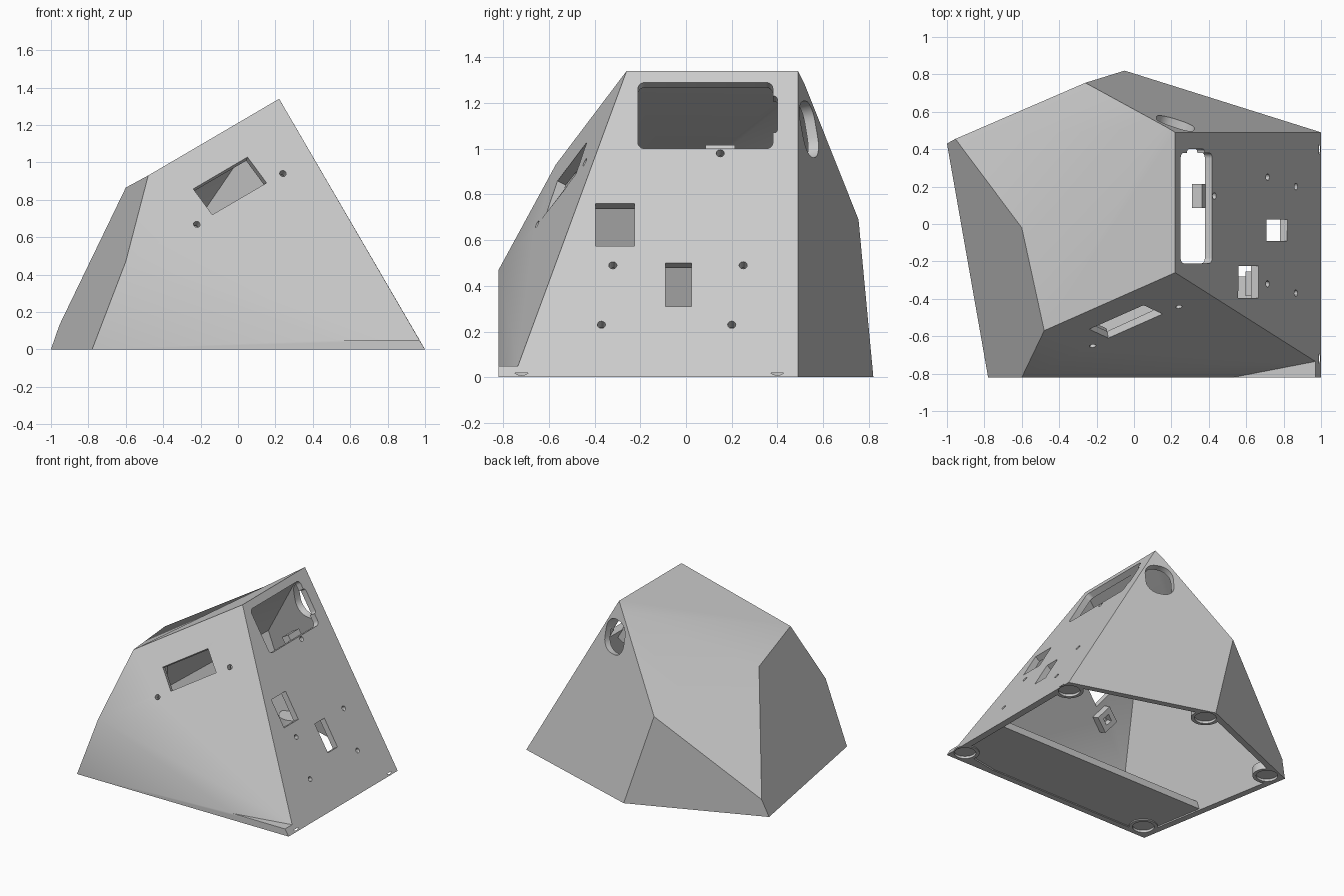
import bpy, bmesh, math
from mathutils import Vector, Matrix

old = bpy.data.objects.get("Cube")
if old:
    bpy.data.objects.remove(old, do_unlink=True)

WALL = 0.045

# Single printed-plastic colour
grey = bpy.data.materials.new("light_grey_plastic")
grey.use_nodes = True
grey.diffuse_color = (0.6, 0.6, 0.6, 1)
grey.node_tree.nodes["Principled BSDF"].inputs["Base Color"].default_value = (0.6, 0.6, 0.6, 1)


def make_object(name, bm):
    bmesh.ops.recalc_face_normals(bm, faces=bm.faces)
    mesh = bpy.data.meshes.new(name)
    bm.to_mesh(mesh)
    bm.free()
    mesh.materials.append(grey)
    ob = bpy.data.objects.new(name, mesh)
    bpy.context.collection.objects.link(ob)
    return ob


def select(ob):
    bpy.ops.object.select_all(action='DESELECT')
    ob.select_set(True)
    bpy.context.view_layer.objects.active = ob


def subtract(ob, cutter):
    mod = ob.modifiers.new("cut", 'BOOLEAN')
    mod.operation = 'DIFFERENCE'
    mod.solver = 'EXACT'
    mod.use_self = True
    mod.object = cutter
    select(ob)
    bpy.ops.object.modifier_apply(modifier=mod.name)


def trim(bm, planes, inset):
    """Keep only what lies inside every plane, moved inward by inset."""
    for co, no in planes:
        bmesh.ops.bisect_plane(bm, geom=bm.verts[:] + bm.edges[:] + bm.faces[:],
                               plane_co=co - no * inset, plane_no=no, clear_outer=True)
        rim = [e for e in bm.edges if e.is_boundary]
        if rim:
            bmesh.ops.holes_fill(bm, edges=rim, sides=0)


def prism(bm, centre, normal, across, w, h, near, far, r=0.0, steps=6):
    """Rounded rectangle swept along the normal from near to far."""
    n = Vector(normal).normalized()
    u = Vector(across).normalized()
    v = n.cross(u)
    ring = []
    for k, (sx, sy) in enumerate([(1, 1), (-1, 1), (-1, -1), (1, -1)]):
        for i in range(steps + 1 if r else 1):
            a = math.pi / 2 * (k + i / steps)
            ring.append(u * (sx * (w / 2 - r) + r * math.cos(a)) +
                        v * (sy * (h / 2 - r) + r * math.sin(a)))
    ends = [[bm.verts.new(Vector(centre) + p + n * d) for p in ring] for d in (near, far)]
    bm.faces.new(ends[0])
    bm.faces.new(ends[1][::-1])
    for i in range(len(ring)):
        j = (i + 1) % len(ring)
        bm.faces.new((ends[0][i], ends[1][i], ends[1][j], ends[0][j]))


def cylinder(bm, x, y, r, z0, z1):
    bmesh.ops.create_cone(bm, cap_ends=True, segments=32, radius1=r, radius2=r, depth=z1 - z0,
                          matrix=Matrix.Translation((x, y, (z0 + z1) / 2)))


# Faceted outer body
P = {k: Vector(c) for k, c in {
    "top_back": (.22, .49, 1.34), "top_front": (.22, -.26, 1.34), "top_chip": (.17, .52, 1.28),
    "shoulder": (-.48, -.57, .93), "crown": (-.6, -.02, .865), "cheek": (-.6, -.82, .47),
    "back_knee": (-.26, .755, .69), "low_back": (-.955, .455, .13),
    "b_left": (-1, .43, 0), "b_front": (-.78, -.82, 0), "b_corner": (1, -.82, 0),
    "b_right": (1, .49, 0), "b_back": (-.05, .82, 0),
    "lip_in": (.97, -.735, .05), "lip_corner": (.97, -.82, .05), "lip_end": (.53, -.82, .05)}.items()}
FACES = {
    "right": "b_corner b_right top_back top_front lip_in lip_corner",
    "front": "top_front shoulder cheek lip_end lip_in",
    "front_base": "b_front b_corner lip_corner lip_end cheek",
    "left": "b_left b_front cheek shoulder crown low_back",
    "top": "top_back top_chip crown shoulder top_front",
    "slope": "top_chip back_knee low_back crown",
    "back": "b_right b_back back_knee top_chip top_back",
    "back_left": "b_back b_left low_back back_knee",
    "lip": "lip_in lip_end lip_corner",
    "base": "b_left b_back b_right b_corner b_front"}
bm = bmesh.new()
verts = {k: bm.verts.new(c) for k, c in P.items()}
faces = {k: bm.faces.new([verts[n] for n in s.split()]) for k, s in FACES.items()}
bmesh.ops.recalc_face_normals(bm, faces=bm.faces)
PLANES = {k: (f.calc_center_median(), f.normal.copy()) for k, f in faces.items()}
WALLS = [PLANES[k] for k in FACES if k not in ("lip", "base")]
body = make_object("enclosure_shell", bm)

# Hollow inside, open at the bottom
bm = bmesh.new()
bmesh.ops.create_cube(bm, size=4)
trim(bm, WALLS + [(Vector((0, 0, -.2)), Vector((0, 0, -1)))], WALL)
cavity = make_object("cavity_cutter", bm)
subtract(body, cavity)

# Openings, placed on the sloping walls
right_n, front_n, back_n = (PLANES[k][1] for k in ("right", "front", "back"))
Y = Vector((0, 1, 0))
tilt = P["top_front"] - P["shoulder"]
SLOPE = Vector((P["top_front"].x - 1, 0, P["top_front"].z)).length / P["top_front"].z


def on_wall(wall, x, z):
    co, n = PLANES[wall]
    return Vector((x, co.y - (n.x * (x - co.x) + n.z * (z - co.z)) / n.y, z))


def on_right(y, z):
    return Vector((1 - z * (1 - P["top_front"].x) / P["top_front"].z, y, z))


cut = bmesh.new()
for y0, y1, z0, z1, r in [(-.21, .38, 1.0, 1.29, .03), (.3, .4, 1.07, 1.23, .015),
                          (-.395, -.225, .575, .76, 0), (-.09, .025, .31, .5, 0)]:
    prism(cut, on_right((y0 + y1) / 2, (z0 + z1) / 2), right_n, Y, y1 - y0,
          (z1 - z0) * SLOPE, -.08, .05, r)
prism(cut, on_wall("front", -.043, .875), front_n, tilt, .36, .178, -.08, .05)
prism(cut, on_wall("back", .22, 1.085), back_n, back_n.cross((0, 0, 1)), .21, .25, -.09, .05, .09)

# Screw holes and foot recesses
screws = [(on_right(y, z), right_n, Y) for y, z in
          [(-.32, .49), (.25, .49), (-.37, .23), (.2, .23), (.15, .98)]]
screws += [(on_wall("front", x, z), front_n, tilt) for x, z in [(-.22, .67), (.24, .94)]]
for p, n, u in screws:
    prism(cut, p, n, u, .036, .036, -.08, .03, .0179, 3)
FEET = [(.92, -.72), (.92, .4), (-.04, .72), (-.88, .38), (-.68, -.71)]
for x, y in FEET:
    cylinder(cut, x, y, .075, -.05, .018)
openings = make_object("opening_cutters", cut)
subtract(body, openings)

# Corner bosses that carry the feet
parts = [body]
for i, (x, y) in enumerate(FEET):
    bm = bmesh.new()
    cylinder(bm, x, y, .1, 0, .06)
    trim(bm, WALLS, .01)
    boss = make_object(f"foot_boss_{i + 1}", bm)
    subtract(boss, openings)
    parts.append(boss)

# Floor plate along the front
bm = bmesh.new()
bmesh.ops.create_cube(bm, size=4)
trim(bm, WALLS, WALL - .01)
trim(bm, [(Vector((0, -.28, 0)), Y), (Vector((0, 0, .06)), Vector((0, 0, 1))),
          (Vector((0, 0, .008)), Vector((0, 0, -1)))], 0)
floor = make_object("floor_plate", bm)
subtract(floor, openings)
parts.append(floor)

# Square nut holders behind the screw holes
bm, holes = bmesh.new(), bmesh.new()
for p, n, u in screws:
    prism(bm, p, n, u, .13, .13, -.1, -WALL + .005)
    prism(holes, p, n, u, .055, .055, -.2, -WALL - .01)
    prism(holes, p, n, u, .036, .036, -.2, .03, .0179, 3)
holders = make_object("nut_holders", bm)
hole_cutter = make_object("nut_hole_cutters", holes)
subtract(holders, hole_cutter)
parts.append(holders)

for cutter in (cavity, openings, hole_cutter):
    bpy.data.objects.remove(cutter, do_unlink=True)
for ob in parts:
    select(ob)
    bpy.ops.object.shade_smooth_by_angle(angle=math.radians(30))
